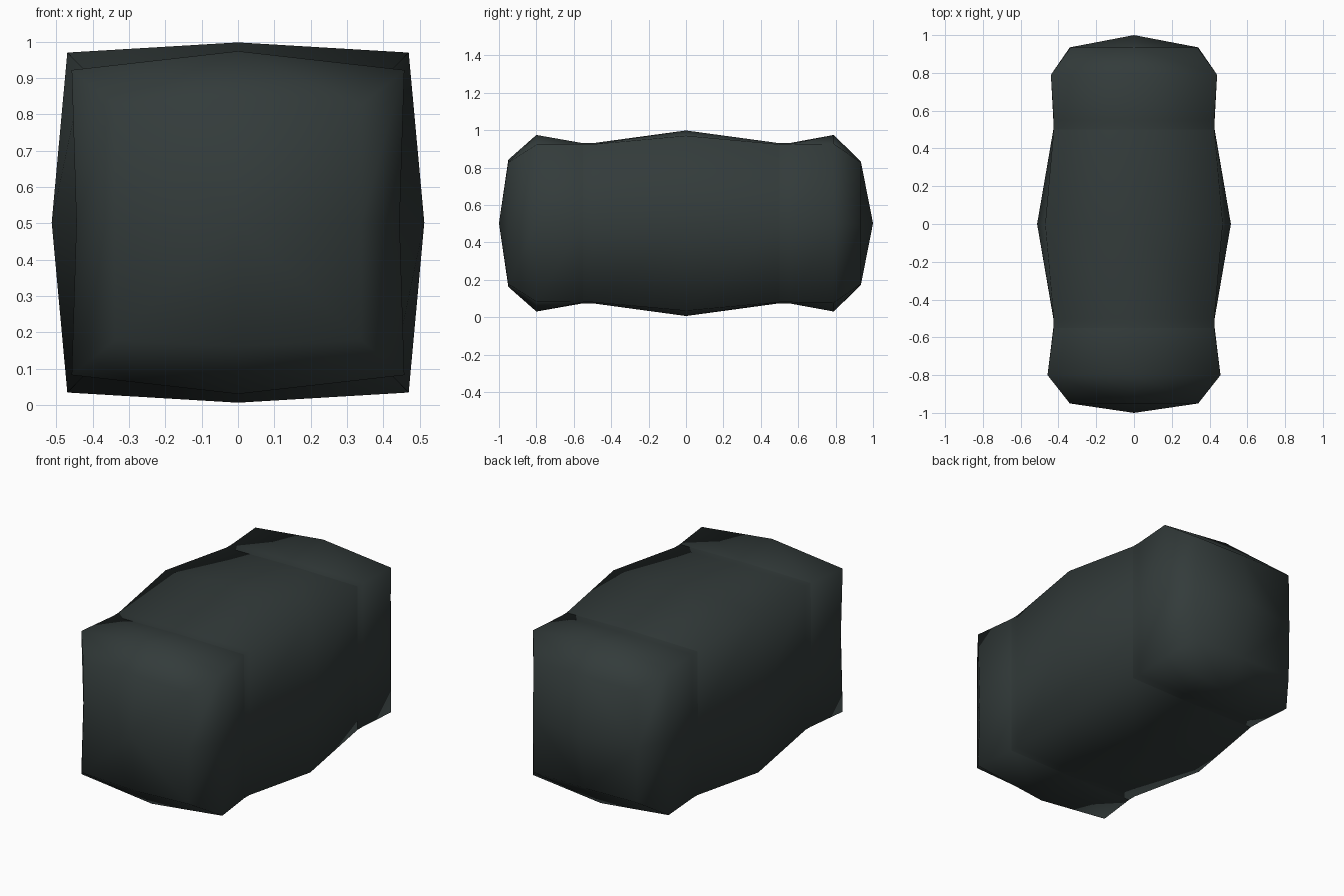
import bpy, bmesh

if "Cube" in bpy.data.objects:
    bpy.data.objects.remove(bpy.data.objects["Cube"])

mat = bpy.data.materials.new("dark slate")
mat.diffuse_color = (0.033, 0.044, 0.043, 1)
mat.use_nodes = True
mat.node_tree.nodes["Principled BSDF"].inputs["Base Color"].default_value = mat.diffuse_color
CZ = 0.502


def ring(bm, y, xm, xc, zm, zc):
    """Boxy eight-point section: edge middles (m) and corners (c)."""
    pts = [(xm, 0), (xc, zc), (0, zm), (-xc, zc),
           (-xm, 0), (-xc, -zc), (0, -zm), (xc, -zc)]
    return [bm.verts.new((x, y, CZ + z)) for x, z in pts]


def loft(name, sections, front_tip=None, back_tip=None):
    bm = bmesh.new()
    rings = [ring(bm, *s) for s in sections]
    for a, b in zip(rings, rings[1:]):
        for j in range(8):
            k = (j + 1) % 8
            bm.faces.new((a[j], b[j], b[k], a[k]))
    # four quads around the bulged centre of an end
    for tip, r, flip in ((front_tip, rings[0], False), (back_tip, rings[-1], True)):
        if tip is None:
            continue
        c = bm.verts.new((0, tip, CZ))
        for j in range(0, 8, 2):
            loop = [c, r[j], r[j + 1], r[(j + 2) % 8]]
            bm.faces.new(loop[::-1] if flip else loop)
    for f in bm.faces:
        f.smooth = True
    me = bpy.data.meshes.new(name)
    bm.to_mesh(me)
    bm.free()
    me.materials.append(mat)
    ob = bpy.data.objects.new(name, me)
    bpy.context.collection.objects.link(ob)
    return ob


neck = (0.427, 0.425, 0.428, 0.422)

# bulged middle
loft("middle_body", [(-0.55, *neck), (-0.5, *neck),
                     (0, 0.513, 0.47, 0.496, 0.468), (0.5, *neck)])
# rounded ends
loft("front_end", [(-0.95, 0.34, 0.34, 0.34, 0.325),
                   (-0.80, 0.445, 0.458, 0.472, 0.42), (-0.55, *neck)],
     front_tip=-1.0)
loft("back_end", [(0.5, *neck), (0.55, *neck),
                  (0.79, 0.438, 0.44, 0.472, 0.425),
                  (0.935, 0.34, 0.335, 0.33, 0.325)],
     back_tip=1.0)
